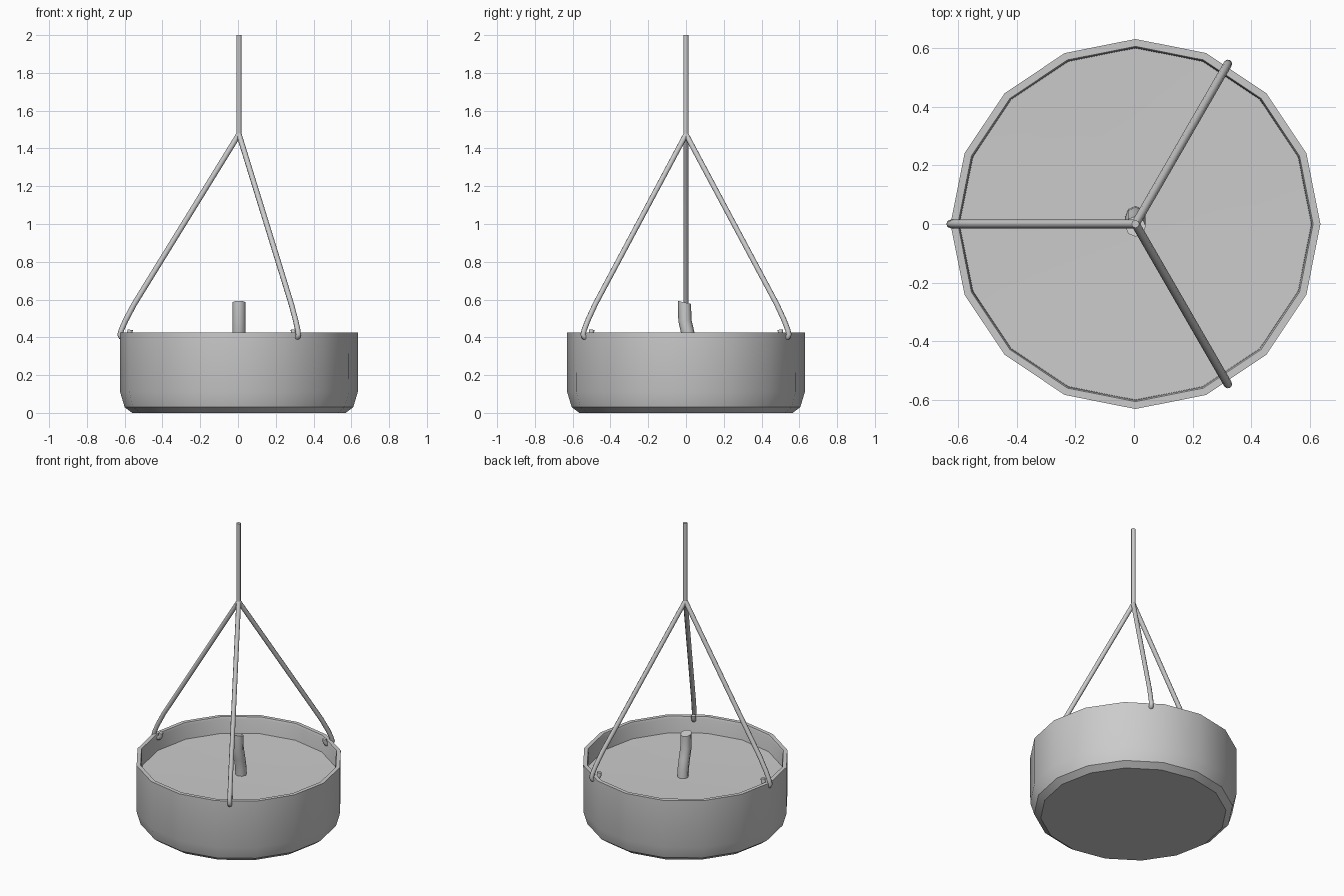
import bpy, bmesh, math
from mathutils import Vector

if "Cube" in bpy.data.objects:
    bpy.data.objects.remove(bpy.data.objects["Cube"])

CX = 0.005  # axis of the bowl and ropes
grey = bpy.data.materials.new("plain grey")
grey.diffuse_color = (0.6, 0.6, 0.6, 1)
grey.use_nodes = True
grey.node_tree.nodes["Principled BSDF"].inputs["Base Color"].default_value = grey.diffuse_color


def finish(ob, angle=30):
    ob.data.materials.clear()
    ob.data.materials.append(grey)
    bpy.ops.object.select_all(action='DESELECT')
    ob.select_set(True)
    bpy.context.view_layer.objects.active = ob
    bpy.ops.object.shade_smooth_by_angle(angle=math.radians(angle))
    return ob


def lathe(name, profile, sides=16):
    """Revolve (radius, z) points; radius 0 closes to a pole."""
    bm = bmesh.new()
    rings = []
    for r, z in profile:
        if r == 0:
            rings.append([bm.verts.new((CX, 0, z))] * sides)
        else:
            angles = [2 * math.pi * i / sides for i in range(sides)]
            rings.append([bm.verts.new((CX + r * math.cos(a), r * math.sin(a), z))
                          for a in angles])
    for lo, hi in zip(rings, rings[1:]):
        for i in range(sides):
            j = (i + 1) % sides
            bm.faces.new(list(dict.fromkeys((lo[i], lo[j], hi[j], hi[i]))))
    bmesh.ops.recalc_face_normals(bm, faces=bm.faces)
    me = bpy.data.meshes.new(name)
    bm.to_mesh(me)
    bm.free()
    ob = bpy.data.objects.new(name, me)
    bpy.context.collection.objects.link(ob)
    return finish(ob)


def tube(name, points, radius, angle=50):
    """Eight-sided capped tube along a path."""
    cu = bpy.data.curves.new(name, 'CURVE')
    cu.dimensions = '3D'
    cu.bevel_depth = radius
    cu.bevel_resolution = 2
    cu.use_fill_caps = True
    sp = cu.splines.new('POLY')
    sp.points.add(len(points) - 1)
    for p, co in zip(sp.points, points):
        p.co = (*co, 1)
    ob = bpy.data.objects.new(name, cu)
    bpy.context.collection.objects.link(ob)
    bpy.ops.object.select_all(action='DESELECT')
    ob.select_set(True)
    bpy.context.view_layer.objects.active = ob
    bpy.ops.object.convert(target='MESH')
    return finish(bpy.context.view_layer.objects.active, angle)


# Bowl: chamfered base, outer wall, thin rim, inner wall and floor
lathe("bowl", [(0, 0), (0.565, 0), (0.605, 0.03), (0.629, 0.11), (0.63, 0.425),
               (0.605, 0.425), (0.60, 0.41), (0.598, 0.05), (0, 0.05)])

# Wax surface, slightly dished
lathe("wax", [(0.599, 0.315), (0.3, 0.31), (0, 0.308)])

# Bent wick with a slanted tip
wick = tube("wick", [(CX, 0.026, 0.29), (CX, 0.022, 0.36), (CX, 0.008, 0.43),
                     (CX, -0.006, 0.49), (CX, -0.008, 0.585)], 0.035)
for v in wick.data.vertices:
    if v.co.z > 0.56:
        v.co.z -= 0.25 * (v.co.y + 0.008)

# Vertical hanging rope
tube("hanging_rope", [(CX, 0, 1.465), (CX, 0, 2.0)], 0.0135)

# Three sloping ropes, each hooked through the bowl wall
strand = [(0.0, 1.475), (0.555, 0.575), (0.60, 0.49), (0.622, 0.44), (0.63, 0.415),
          (0.624, 0.402), (0.605, 0.398), (0.587, 0.405), (0.578, 0.42), (0.576, 0.44)]
for k, name in enumerate(("rope_back", "rope_left", "rope_front")):
    a = math.radians(60 + 120 * k)
    tube(name, [Vector((CX + r * math.cos(a), r * math.sin(a), z)) for r, z in strand],
         0.0145)
